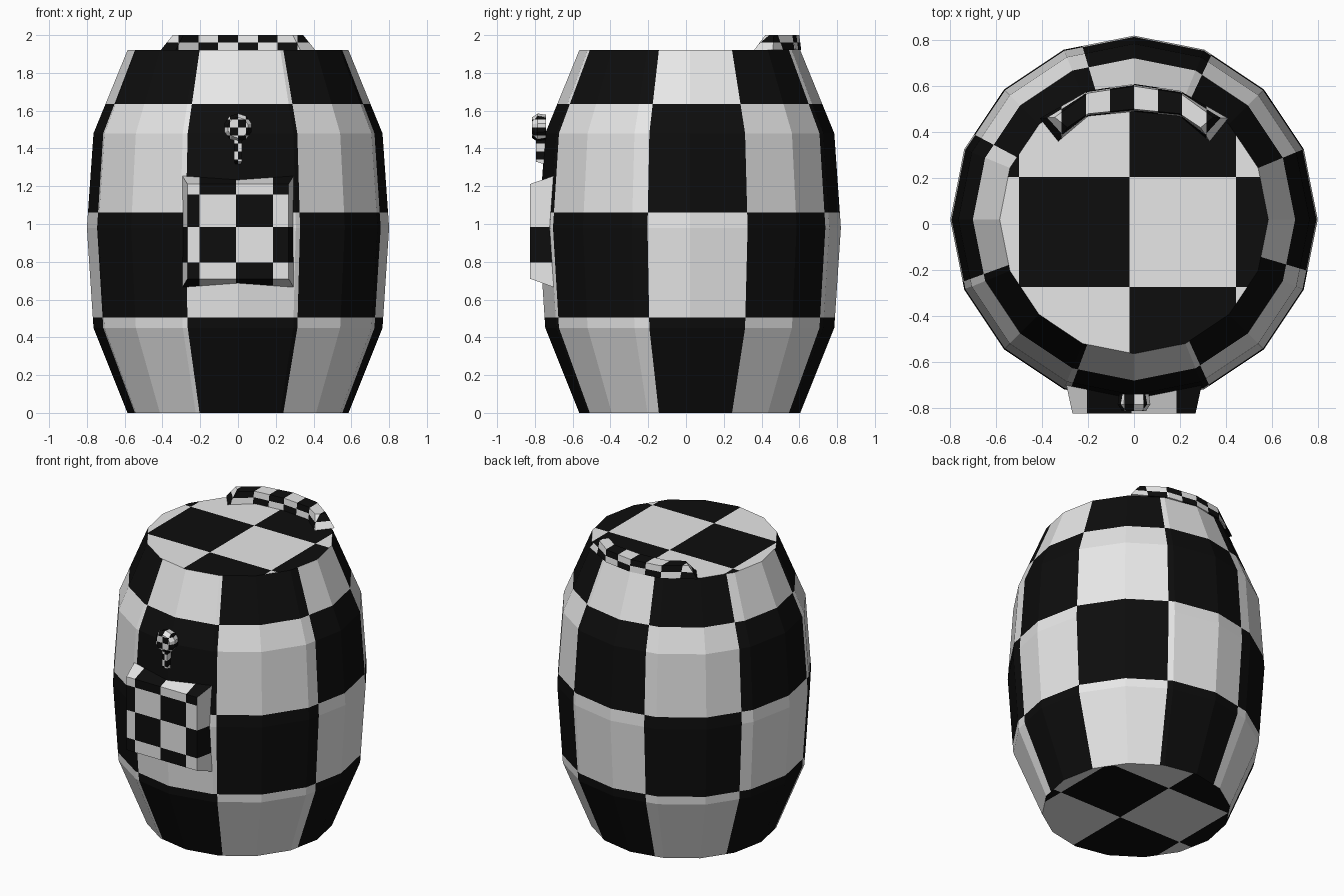
import bpy, bmesh, math
from math import floor, cos, sin, pi, radians, degrees, atan2
from mathutils import Vector

if "Cube" in bpy.data.objects:
    bpy.data.objects.remove(bpy.data.objects["Cube"])


def colour(name, v):
    m = bpy.data.materials.new(name)
    m.diffuse_color = (v, v, v, 1)
    m.use_nodes = True
    m.node_tree.nodes["Principled BSDF"].inputs["Base Color"].default_value = m.diffuse_color
    return m


MATS = [colour("white", 0.8), colour("black", 0.004)]
CY = 0.02  # barrel axis in y


def cut(bm, co, no):
    bmesh.ops.bisect_plane(bm, geom=bm.verts[:] + bm.edges[:] + bm.faces[:],
                           dist=1e-5, plane_co=co, plane_no=no)


def grid_cuts(bm, xs=(), ys=(), zs=()):
    for axis, vals in enumerate((xs, ys, zs)):
        for v in vals:
            p = Vector((0, 0, 0))
            n = Vector((0, 0, 0))
            p[axis], n[axis] = v, 1
            cut(bm, p, n)


def finish(name, bm, rule):
    # rule(centre, normal) gives 0 for white and 1 for black
    bm.normal_update()
    for f in bm.faces:
        f.material_index = int(rule(f.calc_center_median(), f.normal)) % 2
    me = bpy.data.meshes.new(name)
    bm.to_mesh(me)
    bm.free()
    for m in MATS:
        me.materials.append(m)
    ob = bpy.data.objects.new(name, me)
    bpy.context.collection.objects.link(ob)
    return ob


def loft(rings, caps=True):
    # rings of equal length, joined side by side
    bm = bmesh.new()
    vs = [[bm.verts.new(p) for p in r] for r in rings]
    n = len(vs[0])
    for a, b in zip(vs, vs[1:]):
        for i in range(n):
            j = (i + 1) % n
            bm.faces.new((a[i], a[j], b[j], b[i]))
    if caps:
        bm.faces.new(vs[0][::-1])
        bm.faces.new(vs[-1])
        bmesh.ops.recalc_face_normals(bm, faces=bm.faces[:])
    return bm


def below(v, vals):
    return sum(v > b for b in vals)


def ring(r, z, n=16):
    return [(r * cos(2 * pi * i / n), CY + r * sin(2 * pi * i / n), z) for i in range(n)]


# Barrel wall: 16 sides, checked in rows and columns
profile = [(0.585, 0), (0.765, 0.45), (0.80, 0.98), (0.765, 1.48), (0.585, 1.92)]
rows = [0.505, 1.06, 1.635]
cols = [22.5, 64.8, 106.6, 152, 200, 249.5, 294.4, 343.5]
bm = loft([ring(r, z) for r, z in profile], caps=False)
grid_cuts(bm, zs=rows)
for a in cols:
    cut(bm, (0, CY, 0), (-sin(radians(a)), cos(radians(a)), 0))
finish("barrel_wall", bm, lambda c, n: 1 + below(c.z, rows)
       + below(degrees(atan2(c.y - CY, c.x)) % 360, cols))


# Flat ends with square checks
def end_disc(name, z, xs, ys, phase, up):
    bm = bmesh.new()
    pts = ring(0.585, z)
    bm.faces.new([bm.verts.new(p) for p in (pts if up else pts[::-1])])
    grid_cuts(bm, xs, ys)
    finish(name, bm, lambda c, n: phase + below(c.x, xs) + below(c.y, ys))


end_disc("barrel_lid", 1.92, [-0.5, -0.02, 0.445], [-0.275, 0.205], 1, True)
end_disc("barrel_base", 0, [-0.46, 0.02, 0.5], [-0.11, 0.36], 0, False)


# Front plate: tapered block
def rect(hx, z0, z1, y):
    return [(-hx, y, z0), (hx, y, z0), (hx, y, z1), (-hx, y, z1)]


px, pz = [-0.205, -0.01, 0.185], [0.795, 0.985, 1.155]
bm = loft([rect(0.295, 0.665, 1.255, -0.70), rect(0.268, 0.71, 1.212, -0.825)])
grid_cuts(bm, px, (), pz)


def plate_rule(c, n):
    if abs(n.x) > 0.7:
        return 0.795 < c.z < 0.985
    return below(c.x, px) + below(c.z, pz) + 1


finish("front_plate", bm, plate_rule)

# Round knob and its tapered stem above the plate
step = 0.042
small = [step * i for i in range(-3, 4)]


def small_rule(c, n):
    return floor(c.x / step) + floor((c.z - 1.30) / step)


def disc(r, y, n=10):
    return [(r * sin(2 * pi * i / n), y, 1.51 + r * cos(2 * pi * i / n)) for i in range(n)]


smallz = [1.30 + step * i for i in range(1, 7)]
bm = loft([disc(0.068, -0.74), disc(0.075, -0.785), disc(0.055, -0.815)])
grid_cuts(bm, small, (), smallz)
finish("knob", bm, small_rule)

bm = loft([rect(0.014, 1.315, 1.46, -0.745), rect(0.02, 1.33, 1.46, -0.795)])
grid_cuts(bm, small, (), smallz)
finish("knob_stem", bm, small_rule)

# Curved grip on the lid: section swept along an arc, ends sloped
arc = [(0, 0.49, 0.61, 0), (0.20, 0.47, 0.58, 0.0), (0.37, 0.36, 0.46, 0.05)]
arc = [(-x, a, b, s) for x, a, b, s in arc[:0:-1]] + arc
sections = []
for x, yi, yo, s in arc:
    k = math.copysign(1, x) if abs(x) > 0.3 else 0
    t = x - k * s  # the top is drawn in at the ends
    sections.append([(x - k * 0.04, yi, 1.92), (x + k * 0.04, yo, 1.92),
                     (t + k * 0.025, yo - 0.01 + s * 0.3, 2.0),
                     (t - k * 0.03, yi + 0.01 + s, 2.0)])
bm = loft(sections)
bw = 0.105
grid_cuts(bm, [bw * i for i in range(-3, 4)], (), [1.96])
finish("lid_grip", bm, lambda c, n: floor(c.x / bw) + (c.z < 1.96))
